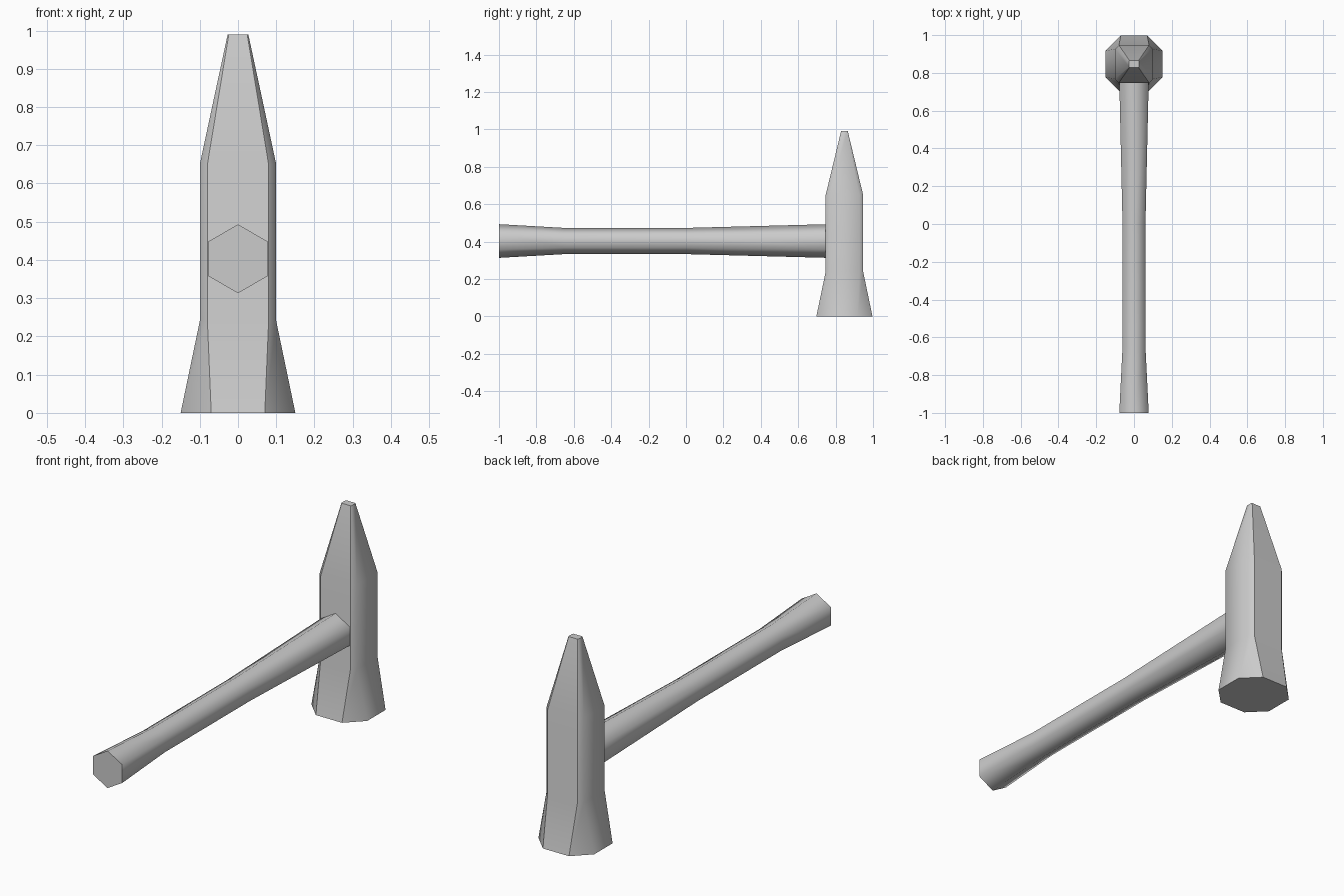
import bpy, bmesh
from math import sin, cos, pi

if "Cube" in bpy.data.objects:
    bpy.data.objects.remove(bpy.data.objects["Cube"])

grey = bpy.data.materials.new("plain grey")
grey.use_nodes = True
colour = (0.6, 0.6, 0.6, 1)
grey.diffuse_color = colour
grey.node_tree.nodes["Principled BSDF"].inputs["Base Color"].default_value = colour


def loft(name, rings, sharp_sides=()):
    """Skin a stack of rings, smooth along the sides, with sharp caps."""
    bm = bmesh.new()
    loops = [[bm.verts.new(p) for p in ring] for ring in rings]
    n = len(loops[0])
    for a, b in zip(loops, loops[1:]):
        for i in range(n):
            j = (i + 1) % n
            bm.faces.new((a[i], a[j], b[j], b[i]))
    caps = [bm.faces.new(loops[0][::-1]), bm.faces.new(loops[-1])]
    bmesh.ops.recalc_face_normals(bm, faces=bm.faces)
    for f in bm.faces:
        f.smooth = True
    for cap in caps:
        for e in cap.edges:
            e.smooth = False
    for a, b in zip(loops, loops[1:]):
        for i in sharp_sides:
            bm.edges.get((a[i], b[i])).smooth = False
    mesh = bpy.data.meshes.new(name)
    bm.to_mesh(mesh)
    bm.free()
    mesh.materials.append(grey)
    obj = bpy.data.objects.new(name, mesh)
    bpy.context.collection.objects.link(obj)
    return obj


def octagon(z, hx, hy, fx, fy, cy=0.847):
    """Chamfered rectangle: half sizes hx, hy and flat half widths fx, fy."""
    pts = [(hx, -fy), (hx, fy), (fx, hy), (-fx, hy),
           (-hx, fy), (-hx, -fy), (-fx, -hy), (fx, -hy)]
    return [(x, cy + y, z) for x, y in pts]


def hexagon(y, r, cz=0.403):
    return [(r * sin(i * pi / 3), y, cz + r * cos(i * pi / 3)) for i in range(6)]


# Hammer head: flared striking face, straight body, tapered peen
loft("hammer_head", [
    octagon(0, 0.15, 0.15, 0.07, 0.07),
    octagon(0.24, 0.1, 0.1, 0.08, 0.08),
    octagon(0.65, 0.1, 0.1, 0.08, 0.08),
    octagon(0.99, 0.027, 0.018, 0.024, 0.015),
], sharp_sides=(2, 3, 6, 7))

# Six-sided handle, waisted in the middle
loft("handle", [hexagon(y, r) for y, r in
                ((-1, 0.09), (-0.65, 0.07), (0, 0.07), (0.76, 0.09))])
